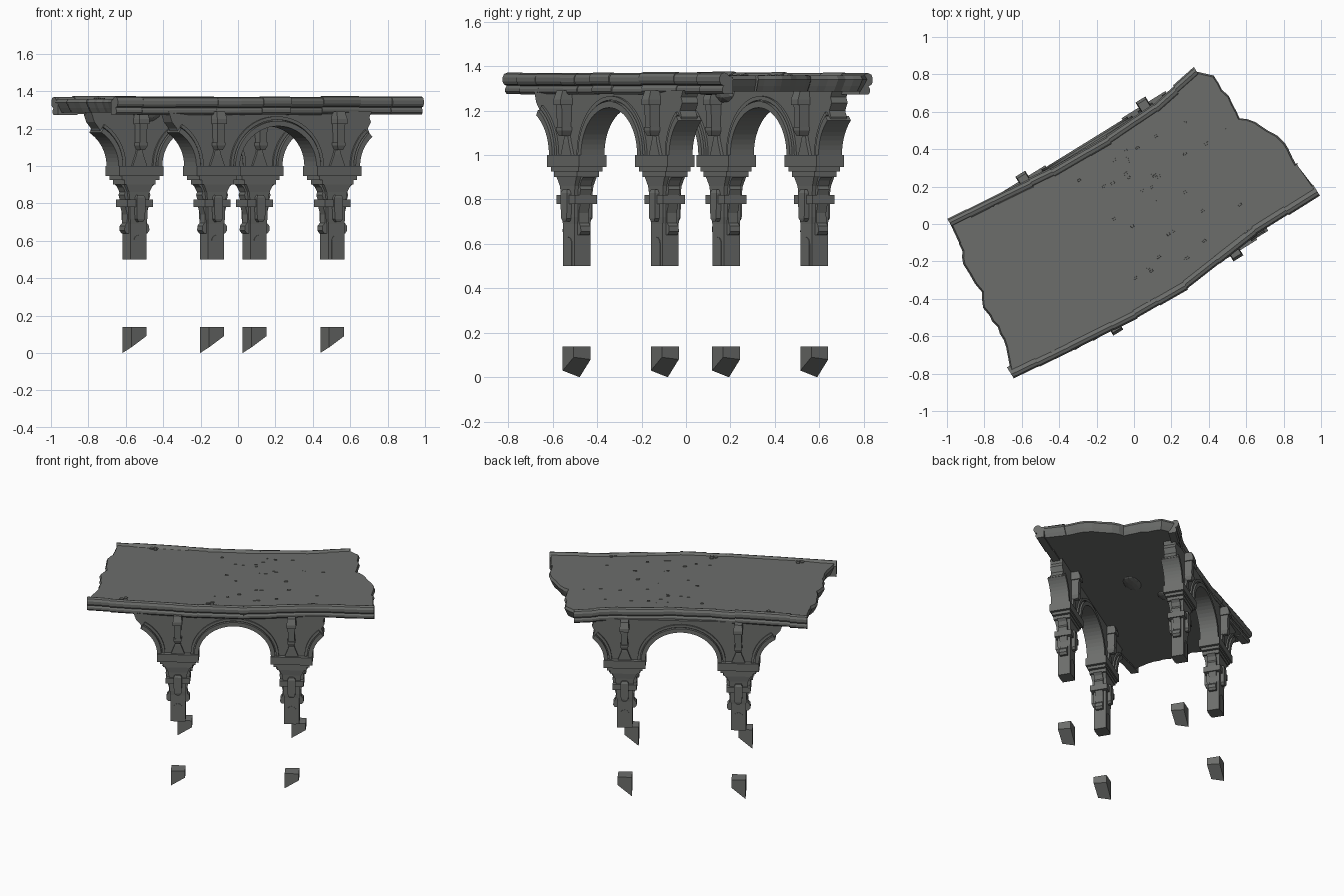
import bpy, bmesh, math, random
from mathutils import Vector, Matrix

if "Cube" in bpy.data.objects:
    bpy.data.objects.remove(bpy.data.objects["Cube"])

random.seed(4)
ANG = math.radians(31.7)
FRAME = Matrix.Translation((-0.025, 0.0425, 0)) @ Matrix.Rotation(ANG, 4, 'Z')
IDENT = Matrix.Identity(4)
HALF_U, HALF_V = 0.3775, 0.395        # column grid in the rotated bridge frame
SPRING, ARCH_A, ARCH_B = 1.0, 0.2425, 0.215

stone = bpy.data.materials.new("weathered_grey_stone")
stone.diffuse_color = (0.15, 0.155, 0.148, 1)
stone.use_nodes = True
stone.node_tree.nodes["Principled BSDF"].inputs["Base Color"].default_value = stone.diffuse_color


def finish(bm, name, mat=FRAME):
    bmesh.ops.recalc_face_normals(bm, faces=bm.faces)
    big = [f for f in bm.faces if len(f.verts) > 4]
    bmesh.ops.triangulate(bm, faces=big)
    bm.transform(mat)
    me = bpy.data.meshes.new(name)
    bm.to_mesh(me)
    bm.free()
    me.materials.append(stone)
    ob = bpy.data.objects.new(name, me)
    bpy.context.collection.objects.link(ob)
    return ob


def skin(bm, rings):
    """Join rings of points into a closed solid."""
    vs = [[bm.verts.new(p) for p in r] for r in rings]
    n = len(vs[0])
    for a, b in zip(vs, vs[1:]):
        for i in range(n):
            j = (i + 1) % n
            bm.faces.new((a[i], a[j], b[j], b[i]))
    bm.faces.new(vs[0][::-1])
    bm.faces.new(vs[-1])


def loft(bm, u, v, rows):
    """Stacked rectangles: rows of (z, half_u, half_v)."""
    skin(bm, [[(u + a * h, v + b * d, z) for a, b in ((-1, -1), (1, -1), (1, 1), (-1, 1))]
              for z, h, d in rows])


def plate(bm, pts, v, half):
    """Extrude a (u, z) outline along v."""
    skin(bm, [[(u, v - half, z) for u, z in pts], [(u, v + half, z) for u, z in pts]])


def arc(cu, grow, t0, t1, n=20):
    """Elliptical arch line, angles in degrees."""
    out = []
    for i in range(n + 1):
        t = math.radians(t0 + (t1 - t0) * i / n)
        out.append((cu + (ARCH_A + grow) * math.cos(t), SPRING + (ARCH_B + grow) * math.sin(t)))
    return out


COLUMN = [(.50, .050, .042), (.69, .050, .042), (.72, .054, .044), (.78, .054, .044),
          (.78, .080, .058), (.82, .080, .058), (.82, .058, .047), (.86, .064, .049),
          (.90, .084, .054), (.90, .098, .058), (.925, .098, .058), (.925, .118, .063),
          (.945, .118, .063), (.945, .138, .072), (1.0, .138, .072)]
SCROLL_LOW = [(.04, .64), (.066, .64), (.078, .655), (.076, .68), (.062, .695),
              (.060, .74), (.072, .78), (.04, .78)]
SCROLL_HIGH = [(.04, .82), (.074, .82), (.082, .845), (.076, .86), (.088, .885), (.105, .90), (.04, .90)]

for sv, row in ((-1, "front"), (1, "back")):
    v = sv * HALF_V
    # spandrel wall: broken wing, full arch, broken wing
    bm = bmesh.new()
    outline = [(-.675, 1.29), (-.655, 1.235), (-.625, 1.20)]
    outline += arc(-2 * HALF_U, 0, 55, 0, 10)
    outline += arc(0, 0, 180, 0, 28)
    outline += arc(2 * HALF_U, 0, 180, 135, 8)
    outline += [(.588, 1.17), (.575, 1.20), (.595, 1.235), (.585, 1.26), (.60, 1.29)]
    plate(bm, outline, v, .042)
    finish(bm, row + "_spandrel_wall")
    # two stepped rings of arch stones, on the full arch and both wings
    bm = bmesh.new()
    for cu, t0, t1, n in ((-2 * HALF_U, 0, 57, 10), (0, 0, 180, 28), (2 * HALF_U, 133, 180, 8)):
        for g0, g1, half in ((-.002, .026, .062), (.032, .05, .053)):
            plate(bm, arc(cu, g0, t0, t1, n) + arc(cu, g1, t1, t0, n), v, half)
    finish(bm, row + "_arch_rings")

    for su, side in ((-1, "left"), (1, "right")):
        u = su * HALF_U
        tag = row + "_" + side
        # column shaft and stepped capital
        bm = bmesh.new()
        loft(bm, u, v, COLUMN)
        finish(bm, tag + "_column")
        # scroll brackets on the four sides of the shaft
        bm = bmesh.new()
        for s in (-1, 1):
            plate(bm, [(u + s * a, z) for a, z in SCROLL_LOW], v, .026)
            plate(bm, [(u + s * a, z) for a, z in SCROLL_HIGH], v, .030)
            loft(bm, u, v + s * .052, [(.70, .012, .012), (.715, .024, .016), (.77, .027, .016),
                                       (.83, .027, .016), (.845, .018, .010)])
            # arched panel on the shaft face
            panel = [(u - .03, .50), (u + .03, .50)]
            panel += [(u + .03 * math.cos(math.pi * i / 8), .60 + .03 * math.sin(math.pi * i / 8))
                      for i in range(9)]
            plate(bm, panel, v + s * .042, .003)
        finish(bm, tag + "_brackets")
        # small pilasters on both faces of the spandrel
        bm = bmesh.new()
        for s in (-1, 1):
            loft(bm, u, v + s * .06, [(1.085, .014, .025), (1.11, .026, .034), (1.125, .026, .034),
                                      (1.125, .021, .030), (1.225, .024, .034), (1.225, .031, .044),
                                      (1.25, .031, .044), (1.29, .026, .030)])
            # triangular spandrel ribs springing from the capital
            loft(bm, u, v + s * .045, [(1.0, .045, .012), (1.06, .022, .012), (1.09, .014, .010)])
        finish(bm, tag + "_pilasters")
        # broken foot block with sloping underside
        bm = bmesh.new()
        h = .047
        sq = ((-1, -1, .03), (1, -1, .09), (1, 1, .08), (-1, 1, 0))
        low = [(u + a * h, v + b * h * .95, z) for a, b, z in sq]
        mid = [(u + a * h, v + b * h * .95, max(z + .01, .05)) for a, b, z in sq]
        top = [(u + a * h, v + b * h * .95, .138) for a, b, z in sq]
        skin(bm, [low, mid, top])
        finish(bm, tag + "_foot_block")

# deck outline in world space
BACK = [(-1.0, .03), (-.77, .145), (-.45, .30), (-.15, .475), (.10, .645), (.32, .84)]
FRONT = [(-.64, -.83), (-.33, -.68), (.02, -.505), (.29, -.35), (.66, -.06), (.995, .15)]
RIGHT_END = [(.43, .80), (.50, .68), (.57, .57), (.68, .525), (.80, .44), (.87, .32)]
LEFT_END = [(-.69, -.66), (-.73, -.55), (-.80, -.45), (-.82, -.36), (-.91, -.22), (-.93, -.10)]
INWARD = Vector((math.sin(ANG), -math.cos(ANG)))


def ragged(pts):
    out = []
    for a, b in zip(pts, pts[1:] + pts[-1:]):
        for t in (0, .33, .67):
            out.append((a[0] + (b[0] - a[0]) * t + random.uniform(-.008, .008),
                        a[1] + (b[1] - a[1]) * t + random.uniform(-.008, .008)))
    return out


# deck slab with broken ends
back_in = [Vector(p) + INWARD * .03 for p in BACK]
front_in = [Vector(p) - INWARD * .03 for p in FRONT]
ends_r, ends_l = ragged(RIGHT_END), ragged(LEFT_END)
loop = back_in + [Vector(p) for p in ends_r] + front_in[::-1] + [Vector(p) for p in ends_l]
bm = bmesh.new()
skin(bm, [[(p.x * k, p.y * k, z) for p in loop] for z, k in ((1.285, .97), (1.31, .985), (1.34, 1), (1.358, .99))])
finish(bm, "deck_slab", IDENT)

# moulded edge stones along both long sides
EDGE = [(.07, 1.275), (.022, 1.275), (.014, 1.285), (.014, 1.30), (.022, 1.312), (.007, 1.318),
        (0, 1.332), (0, 1.35), (.008, 1.365), (.025, 1.371), (.04, 1.366), (.05, 1.355), (.07, 1.35)]
for name, line, inward in (("back_edge_moulding", BACK, INWARD), ("front_edge_moulding", FRONT, -INWARD)):
    bm = bmesh.new()
    for a, b in zip(line, line[1:]):
        a, b = Vector(a), Vector(b)
        cut = random.uniform(.4, .65)
        for t0, t1 in ((0, cut), (cut, 1)):
            shift, lift = random.uniform(0, .007), random.uniform(-.003, .004)
            rings = []
            for t in (t0, t1):
                p = a.lerp(b, t)
                rings.append([((p + inward * (d + shift)).x, (p + inward * (d + shift)).y, z + lift)
                              for d, z in EDGE])
            skin(bm, rings)
    finish(bm, name, IDENT)

# worn paving chips and trefoil marks on the deck
bm = bmesh.new()
for i in range(36):
    loft(bm, random.gauss(.12, .22), random.uniform(-.36, .36),
         [(1.35, .012, .007), (random.uniform(1.358, 1.363), random.uniform(.006, .014), .005)])
finish(bm, "paving_chips")
bm = bmesh.new()
for x, y in ((-.74, .09), (.06, -.40), (-.45, -.67), (.62, -.04)):
    for k in range(3):
        t = math.radians(90 + 120 * k)
        cx, cy = x + .018 * math.cos(t), y + .018 * math.sin(t)
        skin(bm, [[(cx + .013 * math.cos(q * math.pi / 4), cy + .013 * math.sin(q * math.pi / 4), z)
                   for q in range(8)] for z in (1.345, 1.364)])
finish(bm, "trefoil_marks", IDENT)

# rough lumps under the deck
bm = bmesh.new()
for x, y, r, depth in ((-.50, .19, .10, .06), (.10, .10, .10, .02), (-.16, .11, .06, .02)):
    m = Matrix.Translation((x, y, 1.29)) @ Matrix.Rotation(ANG, 4, 'Z') @ Matrix.Diagonal((r, r * .6, depth, 1))
    bmesh.ops.create_icosphere(bm, subdivisions=2, radius=1, matrix=m)
finish(bm, "underside_lumps", IDENT)
